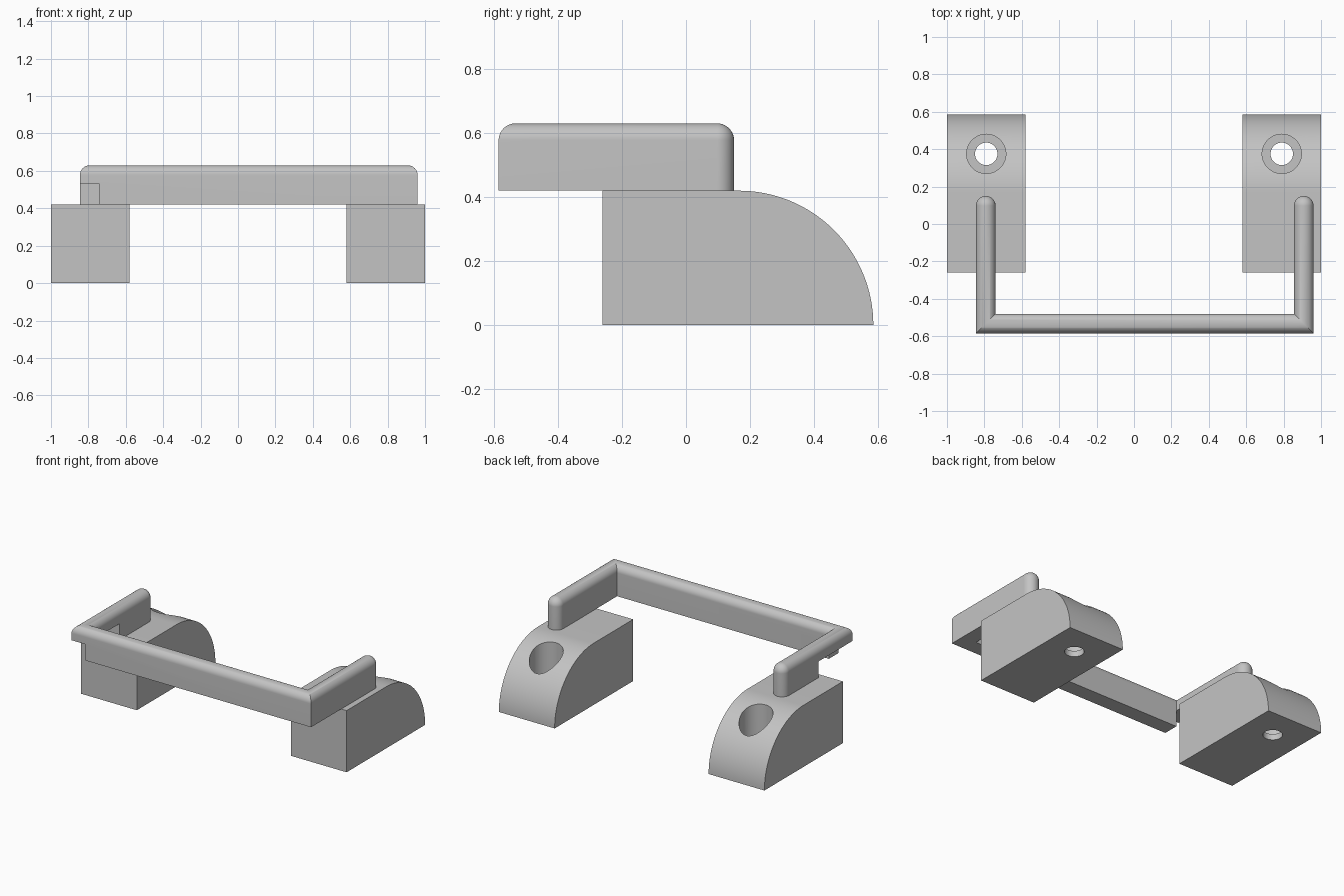
import bpy, bmesh
from math import sin, cos, pi, radians
from mathutils import Vector

cube = bpy.data.objects.get("Cube")
if cube:
    bpy.data.objects.remove(cube, do_unlink=True)

grey = bpy.data.materials.new("plain grey")
grey.use_nodes = True
grey.diffuse_color = (0.55, 0.55, 0.55, 1)
grey.node_tree.nodes["Principled BSDF"].inputs["Base Color"].default_value = (0.55, 0.55, 0.55, 1)


def finish(bm, name):
    """Turn a bmesh into a linked object."""
    bmesh.ops.recalc_face_normals(bm, faces=bm.faces[:])
    mesh = bpy.data.meshes.new(name)
    bm.to_mesh(mesh)
    bm.free()
    mesh.materials.append(grey)
    obj = bpy.data.objects.new(name, mesh)
    bpy.context.collection.objects.link(obj)
    return obj


def select(obj):
    bpy.ops.object.select_all(action='DESELECT')
    obj.select_set(True)
    bpy.context.view_layer.objects.active = obj


def cut(obj, cutter):
    """Subtract the cutter and throw it away."""
    cutter.hide_render = True
    mod = obj.modifiers.new("cut", 'BOOLEAN')
    mod.operation = 'DIFFERENCE'
    mod.solver = 'EXACT'
    mod.object = cutter
    select(obj)
    bpy.ops.object.modifier_apply(modifier=mod.name)
    bpy.data.objects.remove(cutter, do_unlink=True)


def smooth(obj):
    select(obj)
    bpy.ops.object.shade_smooth_by_angle(angle=radians(30))


def box(low, high):
    bm = bmesh.new()
    bmesh.ops.create_cube(bm, size=1)
    low, high = Vector(low), Vector(high)
    for v in bm.verts:
        v.co = (low + high) / 2 + v.co * (high - low)
    return finish(bm, "box_cutter")


def cylinder(x, y, radius, z0, z1):
    bm = bmesh.new()
    bmesh.ops.create_cone(bm, cap_ends=True, segments=48, radius1=radius,
                          radius2=radius, depth=z1 - z0)
    bmesh.ops.translate(bm, verts=bm.verts, vec=(x, y, (z0 + z1) / 2))
    return finish(bm, "hole_cutter")


# Mounting feet: block with a quarter-round back and a counterbored screw hole
FOOT_H, FRONT, BACK = 0.42, -0.26, 0.585


def foot(name, side):
    steps = 32
    arc = [(BACK - FOOT_H + FOOT_H * sin(pi / 2 * i / steps),
            FOOT_H * cos(pi / 2 * i / steps)) for i in range(steps + 1)]
    outline = [(FRONT, 0), (FRONT, FOOT_H)] + arc
    bm = bmesh.new()
    face = bm.faces.new([bm.verts.new((side * 0.79 - 0.21, y, z)) for y, z in outline])
    new = bmesh.ops.extrude_face_region(bm, geom=[face])["geom"]
    bmesh.ops.translate(bm, vec=(0.42, 0, 0),
                        verts=[g for g in new if isinstance(g, bmesh.types.BMVert)])
    obj = finish(bm, name)
    cut(obj, cylinder(side * 0.79, 0.375, 0.105, 0.04, 0.6))
    cut(obj, cylinder(side * 0.79, 0.375, 0.06, -0.1, 0.3))
    smooth(obj)


foot("left_foot", 1)
foot("right_foot", -1)

# Rail: round-topped profile swept round two mitred corners, with domed ends
R, LOW, TOP = 0.0525, 0.42, 0.63
SEG = 16
half = [(0, LOW), (R, LOW)] + [(R * cos(pi / 2 * i / SEG), TOP - R + R * sin(pi / 2 * i / SEG))
                               for i in range(SEG + 1)]
profile = half + [(-u, z) for u, z in half[-2:0:-1]]
XR, XL, YB, YF = -0.7925, 0.9075, 0.0975, -0.5325
path = [((XR, YB), (1, 0)), ((XR, YF), (1, 1)), ((XL, YF), (-1, 1)), ((XL, YB), (-1, 0))]

bm = bmesh.new()
rings = [[bm.verts.new((c[0] + m[0] * u, c[1] + m[1] * u, z)) for u, z in profile]
         for c, m in path]
for a, b in zip(rings, rings[1:]):
    for i in range(len(a)):
        j = (i + 1) % len(a)
        bm.faces.new((a[i], a[j], b[j], b[i]))
for x, direction in ((XR, 1), (XL, -1)):
    verts = [bm.verts.new((x + direction * u, YB, z)) for u, z in half]
    edges = [bm.edges.new(pair) for pair in zip(verts, verts[1:])]
    bmesh.ops.spin(bm, geom=verts + edges, cent=(x, YB, 0), axis=(0, 0, 1),
                   angle=direction * pi, steps=2 * SEG)
bmesh.ops.remove_doubles(bm, verts=bm.verts[:], dist=0.0001)
rail = finish(bm, "rail")

# Notch under the right-hand corner of the rail
cut(rail, box((-0.9, -0.7, 0.3), (-0.74, -0.22, 0.53)))
smooth(rail)
